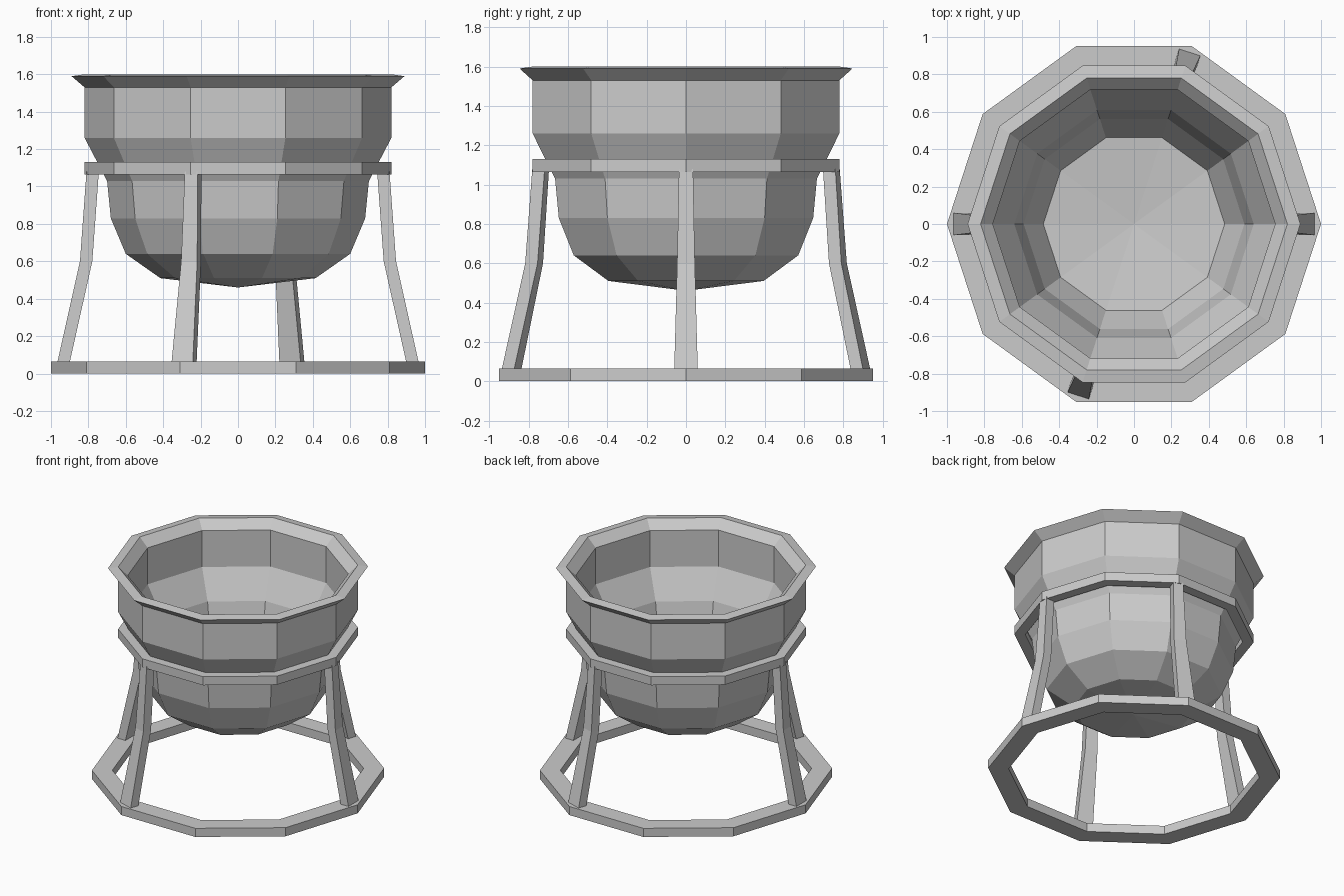
import bpy, bmesh
from math import pi, sin, cos
from mathutils import Matrix

if "Cube" in bpy.data.objects:
    bpy.data.objects.remove(bpy.data.objects["Cube"], do_unlink=True)

SIDES = 10

grey = bpy.data.materials.new("plain grey")
grey.use_nodes = True
GREY = (0.6, 0.6, 0.6, 1)
grey.diffuse_color = GREY
grey.node_tree.nodes["Principled BSDF"].inputs["Base Color"].default_value = GREY


def finish(name, bm):
    bmesh.ops.recalc_face_normals(bm, faces=bm.faces)
    mesh = bpy.data.meshes.new(name)
    bm.to_mesh(mesh)
    bm.free()
    mesh.materials.append(grey)
    obj = bpy.data.objects.new(name, mesh)
    bpy.context.collection.objects.link(obj)
    return obj


def lathe(name, profile, closed):
    """Turn a (radius, height) profile into a ten-sided solid; radius 0 makes a pole."""
    bm = bmesh.new()
    rings = []
    for r, z in profile:
        if r == 0:
            rings.append([bm.verts.new((0, 0, z))] * SIDES)
        else:
            angles = [2 * pi * i / SIDES for i in range(SIDES)]
            rings.append([bm.verts.new((r * cos(a), r * sin(a), z)) for a in angles])
    pairs = list(zip(rings, rings[1:]))
    if closed:
        pairs.append((rings[-1], rings[0]))
    for low, high in pairs:
        for i in range(SIDES):
            j = (i + 1) % SIDES
            corners = dict.fromkeys((low[i], low[j], high[j], high[i]))
            bm.faces.new(list(corners))
    return finish(name, bm)


def hoop(name, outer, inner, bottom, top):
    return lathe(name, [(outer, bottom), (outer, top), (inner, top), (inner, bottom)], True)


def leg(name, angle):
    """Bent, tapering bar from the base ring up to the support hoop."""
    bm = bmesh.new()
    sections = [(0.935, 0.06, 0.05), (0.812, 0.045, 0.6), (0.777, 0.036, 1.08)]
    depth = 0.033
    rings = [[bm.verts.new((r + dx * depth, dy * half, z))
              for dx, dy in ((-1, -1), (1, -1), (1, 1), (-1, 1))]
             for r, half, z in sections]
    for low, high in zip(rings, rings[1:]):
        for i in range(4):
            j = (i + 1) % 4
            bm.faces.new((low[i], low[j], high[j], high[i]))
    bm.faces.new(rings[0])
    bm.faces.new(rings[-1])
    bm.transform(Matrix.Rotation(angle, 4, "Z"))
    return finish(name, bm)


# Bowl: outside from the bottom up, over the flared rim, then down the inside
outside = [(0, 0.46), (0.415, 0.51), (0.6, 0.64), (0.68, 0.83),
           (0.7, 1.03), (0.82, 1.26), (0.82, 1.53), (0.89, 1.59)]
inside = [(0.82, 1.6), (0.755, 1.535), (0.755, 1.26), (0.64, 1.05),
          (0.59, 0.83), (0.485, 0.64), (0, 0.59)]
lathe("bowl", outside + inside, False)

# Stand: base ring, support hoop and four legs
hoop("base_ring", 1.0, 0.86, 0, 0.065)
hoop("support_hoop", 0.82, 0.745, 1.065, 1.13)
for side, corner in (("left", 0), ("back", 2), ("right", 5), ("front", 7)):
    leg(side + "_leg", corner * 2 * pi / SIDES)
